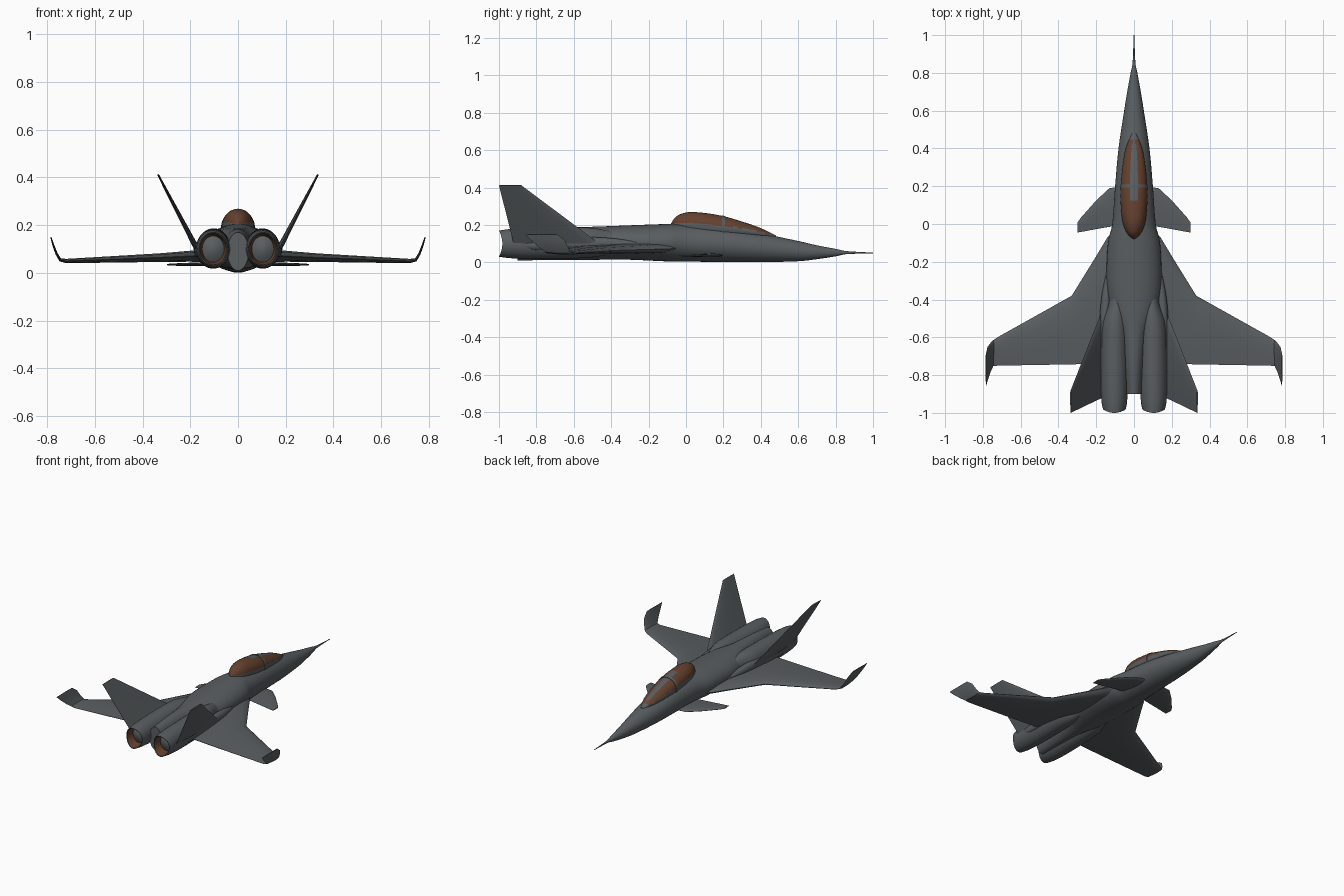
import bpy, bmesh, math
from mathutils import Vector

if "Cube" in bpy.data.objects:
    bpy.data.objects.remove(bpy.data.objects["Cube"])


def material(name, rgb):
    m = bpy.data.materials.new(name)
    m.use_nodes = True
    m.diffuse_color = (*rgb, 1)
    m.node_tree.nodes["Principled BSDF"].inputs["Base Color"].default_value = (*rgb, 1)
    return m


GREY = material("hull grey", (0.10, 0.112, 0.118))
BRONZE = material("bronze tint", (0.13, 0.052, 0.027))


def smooth_rings(rings, steps=4):
    """Catmull-Rom interpolation of ring tuples."""
    out = []
    for i in range(len(rings) - 1):
        a, b, c, d = (rings[min(max(i + k, 0), len(rings) - 1)] for k in (-1, 0, 1, 2))
        for s in range(steps):
            t = s / steps
            out.append([0.5 * (2 * q + (r - p) * t + (2 * p - 5 * q + 4 * r - w) * t * t
                               + (3 * q - p - 3 * r + w) * t ** 3)
                        for p, q, r, w in zip(a, b, c, d)])
    return out + [list(rings[-1])]


def skin(name, loops, mirror=False, caps=True, angle=35, rule=None):
    """Bridge a list of point loops; rule picks a bronze face by its centre."""
    bm = bmesh.new()
    vs = [[bm.verts.new(p) for p in loop] for loop in loops]
    n = len(vs[0])
    for a, b in zip(vs, vs[1:]):
        for i in range(n):
            j = (i + 1) % n
            bm.faces.new((a[i], a[j], b[j], b[i]))
    if caps:
        bm.faces.new(vs[0][::-1])
        bm.faces.new(vs[-1])
    bmesh.ops.recalc_face_normals(bm, faces=bm.faces[:])
    if rule:
        for f in bm.faces:
            f.material_index = int(rule(f.calc_center_median()))
    me = bpy.data.meshes.new(name)
    bm.to_mesh(me)
    bm.free()
    me.materials.append(GREY)
    me.materials.append(BRONZE)
    ob = bpy.data.objects.new(name, me)
    bpy.context.collection.objects.link(ob)
    bpy.ops.object.select_all(action="DESELECT")
    ob.select_set(True)
    bpy.context.view_layer.objects.active = ob
    bpy.ops.object.shade_smooth_by_angle(angle=math.radians(angle))
    if mirror:
        ob.modifiers.new("Mirror", "MIRROR").use_mirror_merge = False
    return ob


def oval(y, cx, cz, rx, rz, n=40, scallop=0):
    pts = []
    for i in range(n):
        a = math.tau * i / n
        pts.append((cx + rx * math.cos(a), y + scallop * math.cos(a) ** 2, cz + rz * math.sin(a)))
    return pts


def blade(name, stations, normals):
    """Aerofoil surface through stations (x, z, leading y, trailing y, thickness)."""
    half = [(0.03, 0.22), (0.12, 0.42), (0.35, 0.5), (0.65, 0.36)]
    shape = [(0, 0)] + half + [(1, 0.03), (1, -0.03)] + [(t, -h) for t, h in half[::-1]]
    loops = []
    for (x, z, lead, trail, thick), nrm in zip(stations, normals):
        nrm = Vector(nrm).normalized()
        loops.append([Vector((x, lead + (trail - lead) * t, z)) + nrm * thick * h for t, h in shape])
    return skin(name, loops, mirror=True)


# Fuselage with needle nose
body = [(1.0, 0, .05, .002, .002), (.86, 0, .052, .007, .008), (.8, 0, .052, .018, .02),
        (.7, 0, .054, .036, .037), (.6, 0, .06, .052, .054), (.4, 0, .078, .082, .077),
        (.2, 0, .095, .1, .093), (0, 0, .104, .115, .1), (-.1, 0, .105, .138, .1),
        (-.3, 0, .106, .145, .092), (-.45, 0, .103, .125, .089), (-.58, 0, .1, .075, .088),
        (-.75, 0, .098, .055, .086), (-.9, 0, .09, .045, .08)]
skin("fuselage", [oval(*r) for r in smooth_rings(body)])

# Canopy: tinted glass above a grey sill, with a centre strip at the front
glass = smooth_rings([(-.08, 0, .205, .004, .003), (-.05, 0, .204, .036, .043),
                      (.01, 0, .2, .06, .068), (.1, 0, .194, .07, .07), (.2, 0, .184, .07, .063),
                      (.3, 0, .171, .061, .047), (.4, 0, .155, .044, .028),
                      (.48, 0, .138, .01, .006)])


def is_glass(c):
    r = min(glass, key=lambda g: abs(g[0] - c.y))
    strip = c.y > .13 and abs(c.x) < .27 * r[3]
    return c.z > r[2] + .2 * r[4] and not strip and c.y < .45


skin("canopy", [oval(*r) for r in glass], rule=is_glass)
skin("canopy_hoop", [oval(.192, 0, .185, .0725, .0665), oval(.208, 0, .183, .0725, .0645)])

# Engine nacelles with scalloped, hollow nozzles
nacelle = smooth_rings([(-.25, .085, .1, .02, .03), (-.42, .09, .105, .045, .065),
                        (-.52, .1, .105, .067, .08), (-.65, .103, .103, .072, .083),
                        (-.85, .104, .1, .072, .082), (-.95, .104, .1, .067, .077)])
loops = [oval(*r) for r in nacelle]
loops += [oval(-1, .104, .1, .06, .07, scallop=.018), oval(-.998, .104, .1, .056, .066, scallop=.018)]
skin("engine_nacelles", loops, mirror=True, caps=False)
skin("nozzle_linings", [oval(-.997, .104, .1, .056, .066, scallop=.018),
                        oval(-.93, .104, .1, .046, .055)],
     mirror=True, caps=False, rule=lambda c: True)
skin("exhaust_cones", [oval(-.93, .104, .1, .046, .055), oval(-.945, .104, .1, .025, .03),
                       oval(-.95, .104, .1, .004, .004)], mirror=True)

# Main wings with upturned tips
UP = (0, 0, 1)
blade("main_wings",
      [(.09, .075, -.02, -.74, .06), (.14, .073, -.07, -.74, .055), (.2, .07, -.17, -.74, .046),
       (.33, .064, -.38, -.743, .036), (.55, .056, -.503, -.747, .026),
       (.72, .05, -.598, -.75, .018), (.745, .055, -.615, -.752, .014),
       (.76, .08, -.63, -.785, .01), (.775, .12, -.65, -.83, .008), (.784, .15, -.69, -.86, .005)],
      [UP] * 6 + [(-.5, 0, 1), (-1, 0, .5), (-1, 0, .35), (-1, 0, .35)])

# Canards
blade("canards",
      [(.05, .038, .2, .0, .02), (.13, .037, .19, -.015, .018), (.2, .036, .125, -.027, .014),
       (.28, .035, .035, -.042, .009), (.298, .035, .01, -.045, .005)], [UP] * 5)

# Canted tail fins
lean = (-.3, 0, .155)
blade("tail_fins",
      [(.165, .09, -.45, -.92, .026), (.19, .135, -.51, -.93, .022), (.335, .412, -.88, -1.0, .008)],
      [lean] * 3)

# Wing root fairings beside the engines
root = smooth_rings([(-.24, .135, .095, .008, .01), (-.4, .148, .1, .026, .03),
                     (-.6, .16, .1, .025, .035), (-.8, .165, .095, .018, .03),
                     (-.88, .165, .095, .006, .01)])
skin("wing_root_fairings", [oval(*r, n=20) for r in root], mirror=True)
